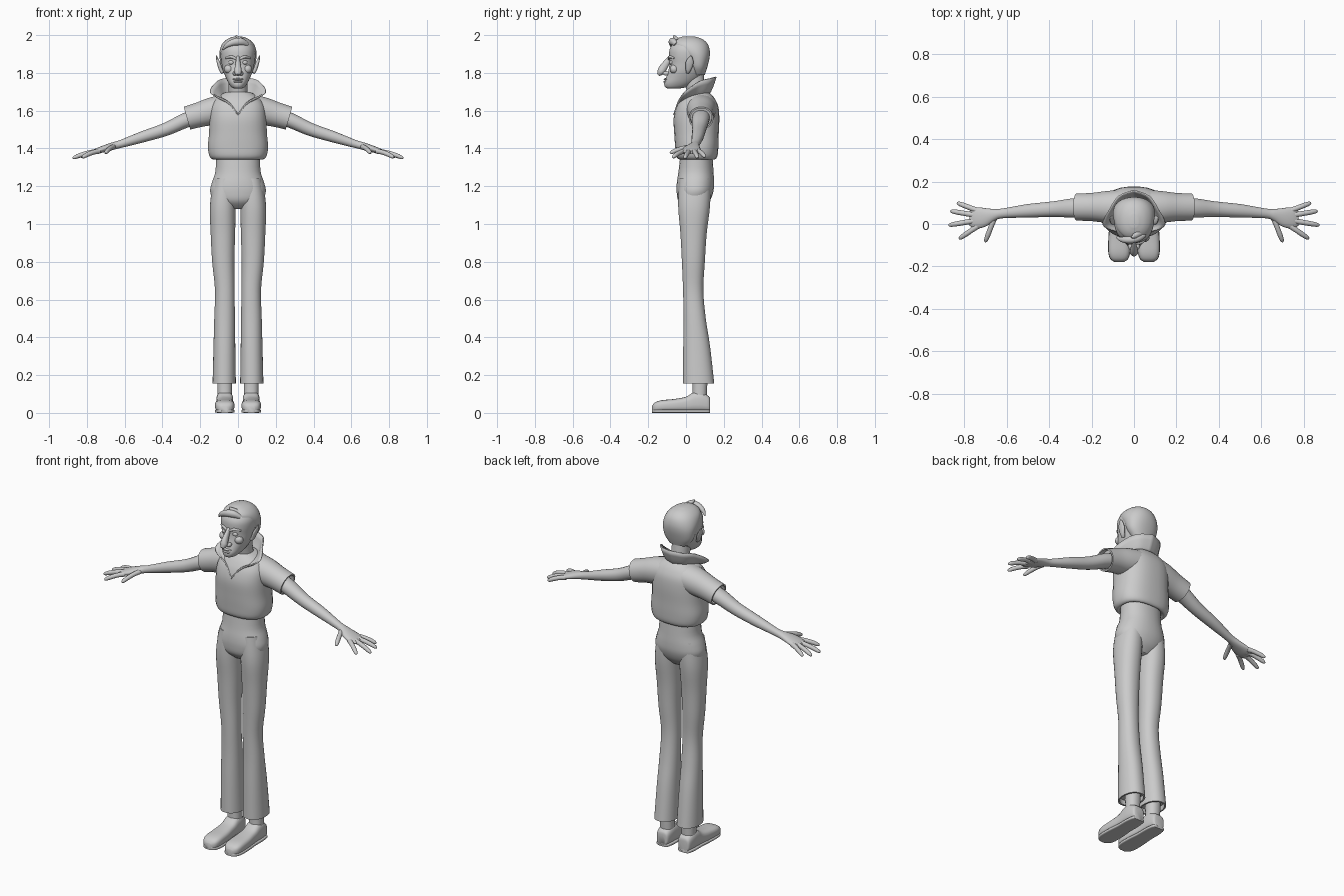
import bpy, bmesh, math
from mathutils import Vector

X, Y, Z = Vector((1, 0, 0)), Vector((0, 1, 0)), Vector((0, 0, 1))


def smooth_rows(rows, sub):
    """Catmull-Rom interpolation of number tuples."""
    out = []
    n = len(rows)
    for i in range(n - 1):
        p0, p1, p2, p3 = rows[max(i - 1, 0)], rows[i], rows[i + 1], rows[min(i + 2, n - 1)]
        for k in range(sub):
            t = k / sub
            out.append(tuple(0.5 * (2 * b + (c - a) * t + (2 * a - 5 * b + 4 * c - d) * t * t
                                    + (3 * b - a - 3 * c + d) * t ** 3)
                             for a, b, c, d in zip(p0, p1, p2, p3)))
    out.append(rows[-1])
    return out


def add_object(name, bm, mirror=False):
    bmesh.ops.recalc_face_normals(bm, faces=bm.faces)
    me = bpy.data.meshes.new(name)
    bm.to_mesh(me)
    bm.free()
    ob = bpy.data.objects.new(name, me)
    bpy.context.collection.objects.link(ob)
    if mirror:
        ob.modifiers.new("mirror", 'MIRROR')
    return ob


def skin(name, rings, mirror=False, lip=False):
    """Skin closed rings; lip hollows out the last end like a hem."""
    if lip:
        c = sum(rings[-1], Vector()) / len(rings[-1])
        back = (sum(rings[-3], Vector()) / len(rings[-3]) - c).normalized() * 0.03
        inner = [c + (v - c) * 0.87 for v in rings[-1]]
        rings = rings + [inner, [v + back for v in inner]]
    bm = bmesh.new()
    vs = [[bm.verts.new(v) for v in r] for r in rings]
    n = len(vs[0])
    for a, b in zip(vs, vs[1:]):
        for i in range(n):
            bm.faces.new((a[i], a[(i + 1) % n], b[(i + 1) % n], b[i]))
    bm.faces.new(vs[0])
    bm.faces.new(vs[-1])
    return add_object(name, bm, mirror)


def ring(c, u, v, ru, rv, n, sides):
    def p(t):
        return math.copysign(abs(t) ** (2 / n), t)
    return [c + u * ru * p(math.cos(a)) + v * rv * p(math.sin(a))
            for a in (2 * math.pi * (i + 0.5) / sides for i in range(sides))]


def stack(name, rows, n=2.2, mirror=False, lip=False, sides=28):
    """Rows of (z, centre x, half width, front y, back y)."""
    rings = [ring(Vector((x, (f + b) / 2, z)), X, Y, w, (b - f) / 2, n, sides)
             for z, x, w, f, b in smooth_rows(rows, 4)]
    return skin(name, rings, mirror, lip)


def tube(name, rows, ref=Y, n=2.1, mirror=False, lip=False, axis=None, sides=20):
    """Rows of (x, y, z, radius along ref, other radius)."""
    rows = smooth_rows(rows, 4)
    pts = [Vector(r[:3]) for r in rows]
    rings = []
    for i, r in enumerate(rows):
        t = axis or (pts[min(i + 1, len(pts) - 1)] - pts[max(i - 1, 0)]).normalized()
        u = (ref - t * ref.dot(t)).normalized()
        rings.append(ring(pts[i], u, t.cross(u), r[3], r[4], n, sides))
    return skin(name, rings, mirror, lip)


def ball(name, loc, size, mirror=False):
    bm = bmesh.new()
    bmesh.ops.create_uvsphere(bm, u_segments=16, v_segments=10, radius=1)
    for v in bm.verts:
        v.co = Vector(loc) + Vector([a * b for a, b in zip(v.co, size)])
    return add_object(name, bm, mirror)


# Shoes, soles and ankles
shoe = [(.128, .024, .07), (.12, .037, .088), (.08, .044, .11), (.04, .045, .108), (0, .045, .085),
        (-.06, .05, .073), (-.13, .051, .066), (-.165, .041, .054), (-.18, .02, .036)]
tube("shoe", [(.07, y, h / 2 + .003, w, h / 2 - .002) for y, w, h in shoe], X, 3, True, axis=-Y)
tube("sole", [(.07, y, .009, w + .001, .009) for y, w, h in shoe], X, 5, True, axis=-Y)
stack("ankle", [(.06, .07, .038, .03, .11), (.12, .07, .039, .034, .112), (.22, .07, .041, .032, .115)],
      mirror=True)

# Trousers
stack("trouser_leg", [(1.24, .068, .06, -.035, .13), (1.1, .08, .069, -.042, .128),
                      (.95, .08, .065, -.03, .11), (.8, .078, .059, -.022, .1),
                      (.65, .07, .052, -.016, .092), (.5, .071, .055, -.013, .105),
                      (.35, .072, .058, -.015, .128), (.155, .073, .062, -.016, .15)],
      mirror=True, lip=True)
stack("trouser_hips", [(1.37, 0, .118, -.03, .14), (1.28, 0, .12, -.04, .146), (1.22, 0, .139, -.049, .149),
                       (1.17, 0, .148, -.05, .145), (1.12, 0, .125, -.04, .125), (1.08, 0, .06, 0, .09)])

# Shirt body, sleeves and flared collar
stack("shirt", [(1.36, 0, .11, -.02, .13), (1.342, 0, .132, -.035, .152), (1.36, 0, .152, -.052, .167),
                (1.41, 0, .16, -.058, .172), (1.48, 0, .154, -.063, .174), (1.56, 0, .151, -.066, .177),
                (1.62, 0, .145, -.052, .172), (1.66, 0, .122, -.03, .155), (1.685, 0, .09, -.01, .135),
                (1.70, 0, .06, .005, .115)], n=2.5)
tube("sleeve", [(.06, .078, 1.61, .085, .078), (.13, .08, 1.598, .076, .075), (.2, .08, 1.58, .067, .067),
                (.27, .08, 1.56, .065, .063)], mirror=True, lip=True)
inner = [(0, .118, 1.69), (.05, .1, 1.69), (.075, .055, 1.68), (.065, .005, 1.67),
         (.035, -.032, 1.645), (0, -.056, 1.60)]
outer = [(0, .155, 1.78), (.068, .128, 1.772), (.11, .068, 1.755), (.143, -.008, 1.70),
         (.052, -.04, 1.65), (0, -.062, 1.585)]
bm = bmesh.new()
cols = []
for a, b in zip(smooth_rows(inner, 6), smooth_rows(outer, 6)):
    a, b = Vector(a), Vector(b)
    cols.append([bm.verts.new(a.lerp(b, k / 4) - Z * .01 * math.sin(math.pi * k / 4)) for k in range(5)])
for a, b in zip(cols, cols[1:]):
    for k in range(4):
        bm.faces.new((a[k], a[k + 1], b[k + 1], b[k]))
collar = add_object("collar", bm, True)
collar.modifiers.new("thickness", 'SOLIDIFY').thickness = .007

# Arms, palms and fingers
tube("arm", [(.2, .083, 1.575, .045, .042), (.28, .076, 1.548, .046, .04), (.38, .07, 1.502, .037, .035),
             (.5, .062, 1.463, .032, .03), (.62, .05, 1.424, .023, .021), (.66, .044, 1.413, .028, .02),
             (.71, .032, 1.398, .046, .018), (.75, .028, 1.385, .05, .015), (.775, .028, 1.378, .036, .009)],
     mirror=True)
for finger, a, b in [("little_finger", (.74, .064, 1.386), (.835, .1, 1.355)),
                     ("ring_finger", (.75, .042, 1.384), (.866, .061, 1.35)),
                     ("middle_finger", (.75, .016, 1.384), (.875, -.006, 1.348)),
                     ("index_finger", (.735, -.008, 1.386), (.825, -.07, 1.352)),
                     ("thumb", (.66, .025, 1.408), (.702, -.085, 1.375))]:
    a, b = Vector(a), Vector(b)
    tube(finger, [(*(a.lerp(b, t) + Z * .006 * math.sin(math.pi * t)), r, r)
                  for t, r in [(0, .014), (.35, .0125), (.7, .012), (.93, .009), (1, .003)]],
         Z, 2, True, sides=12)

# Neck and head
tube("neck", [(0, .07, 1.64, .056, .056), (0, .055, 1.70, .05, .05), (0, .04, 1.79, .05, .055)], X)
stack("head", [(1.717, 0, .018, -.095, -.04), (1.724, 0, .034, -.11, 0), (1.745, 0, .05, -.116, .045),
               (1.775, 0, .065, -.106, .08), (1.81, 0, .079, -.094, .098), (1.85, 0, .087, -.088, .112),
               (1.89, 0, .093, -.09, .12), (1.925, 0, .092, -.087, .12), (1.955, 0, .078, -.07, .108),
               (1.977, 0, .052, -.044, .08), (1.988, 0, .02, -.01, .045)])
stack("hair_cap", [(1.79, 0, .06, .03, .1), (1.83, 0, .088, .015, .113), (1.88, 0, .098, -.01, .125),
                   (1.92, 0, .097, -.05, .126), (1.955, 0, .083, -.072, .114), (1.98, 0, .055, -.05, .085),
                   (1.993, 0, .02, -.015, .045)])
tube("quiff", [(.05, -.05, 1.95, .012, .012), (.015, -.068, 1.965, .018, .02), (-.025, -.075, 1.962, .017, .018),
               (-.06, -.072, 1.945, .012, .012), (-.082, -.062, 1.922, .003, .003)])
tube("hair_tuft", [(.02, -.045, 1.965, .02, .02), (.005, -.056, 1.98, .013, .015),
                   (-.012, -.064, 1.998, .003, .003)], X)

# Face
tube("nose", [(0, -.08, 1.885, .009, .01), (0, -.1, 1.858, .012, .016), (0, -.12, 1.828, .017, .021),
              (0, -.134, 1.805, .02, .019), (0, -.147, 1.789, .009, .008)], X)
ball("nostril", (.016, -.104, 1.797), (.012, .018, .012), True)
ball("eye", (.035, -.076, 1.855), (.016, .012, .012), True)
tube("brow", [(.01, -.09, 1.873, .006, .006), (.035, -.085, 1.885, .009, .008), (.066, -.062, 1.878, .004, .004)],
     mirror=True)
ball("cheek", (.048, -.062, 1.82), (.026, .024, .024), True)
ball("upper_lip", (0, -.106, 1.766), (.03, .012, .006))
ball("lower_lip", (0, -.107, 1.753), (.024, .013, .006))
tube("ear", [(.08, .008, 1.80, .008, .008), (.09, .012, 1.815, .014, .01), (.1, .017, 1.845, .021, .01),
             (.108, .022, 1.868, .017, .007), (.115, .027, 1.89, .004, .003)], mirror=True)

# Smooth shading with sharp hems
for ob in bpy.context.collection.objects:
    ob.select_set(True)
    bpy.context.view_layer.objects.active = ob
bpy.ops.object.shade_smooth_by_angle(angle=math.radians(45))
